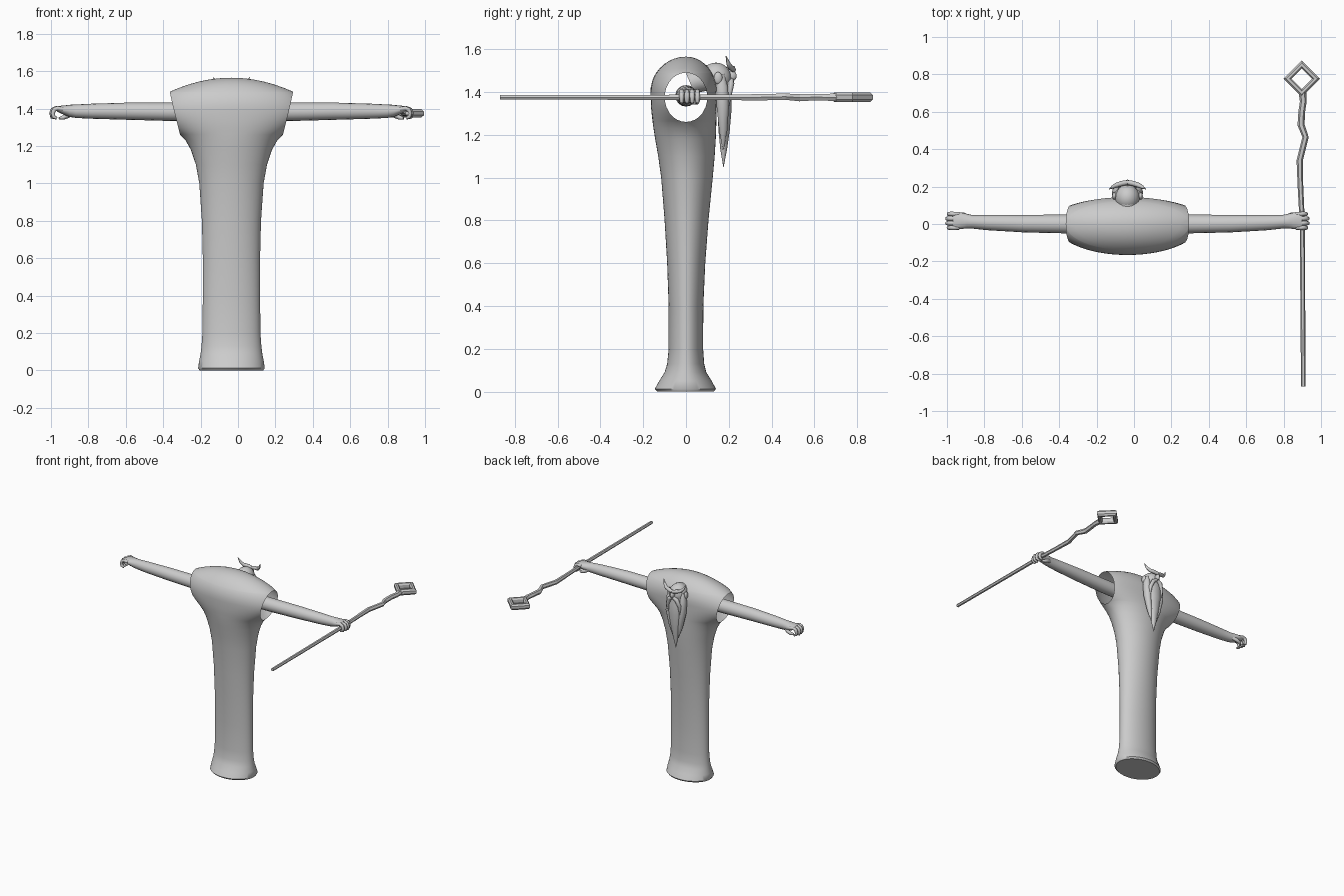
import bpy, bmesh
from math import sin, cos, pi, sqrt
from mathutils import Vector

if "Cube" in bpy.data.objects:
    bpy.data.objects.remove(bpy.data.objects["Cube"])

CX = -0.035  # centre line of the figure

grey = bpy.data.materials.new("plain grey")
grey.use_nodes = True
grey.diffuse_color = (0.6, 0.6, 0.6, 1)
grey.node_tree.nodes["Principled BSDF"].inputs["Base Color"].default_value = (0.6, 0.6, 0.6, 1)


def finish(name, bm, angle=0.7):
    bmesh.ops.remove_doubles(bm, verts=bm.verts, dist=0.0004)
    bmesh.ops.recalc_face_normals(bm, faces=bm.faces)
    mesh = bpy.data.meshes.new(name)
    bm.to_mesh(mesh)
    bm.free()
    ob = bpy.data.objects.new(name, mesh)
    bpy.context.collection.objects.link(ob)
    mesh.materials.append(grey)
    bpy.ops.object.select_all(action='DESELECT')
    ob.select_set(True)
    bpy.context.view_layer.objects.active = ob
    if angle:
        bpy.ops.object.shade_smooth_by_angle(angle=angle)
    return ob


def tube(name, path, radii, sides=12, angle=0.9, up=(0, 0, 1), turn=0.0):
    """Sweep an ellipse along a path; radii are (sideways, upward) pairs."""
    bm = bmesh.new()
    pts = [Vector(p) for p in path]
    rings = []
    for i, p in enumerate(pts):
        t = (pts[min(i + 1, len(pts) - 1)] - pts[max(i - 1, 0)]).normalized()
        side = t.cross(Vector(up)).normalized()
        top = side.cross(t)
        a, b = radii[i] if isinstance(radii[i], tuple) else (radii[i], radii[i])
        rings.append([bm.verts.new(p + side * a * cos(w) + top * b * sin(w))
                      for w in (turn + 2 * pi * k / sides for k in range(sides))])
    for r, q in zip(rings, rings[1:]):
        for k in range(sides):
            n = (k + 1) % sides
            bm.faces.new((r[k], r[n], q[n], q[k]))
    bm.faces.new(rings[0])
    bm.faces.new(rings[-1])
    return finish(name, bm, angle)


def ball(name, centre, size):
    bm = bmesh.new()
    bmesh.ops.create_uvsphere(bm, u_segments=20, v_segments=12, radius=1)
    for v in bm.verts:
        v.co = Vector(c + s * x for c, s, x in zip(centre, size, v.co))
    return finish(name, bm, 3)


def sample(table, z):
    for p, q in zip(table, table[1:]):
        if z <= q[0]:
            f = (z - p[0]) / (q[0] - p[0])
            return [a + (b - a) * f for a, b in zip(p[1:], q[1:])]
    return table[-1][1:]


# Robe: stacked oval rings, cut off at the sides to leave the sleeve openings
# height, half width, depth to the back, depth to the front
profile = [(0, .17, .135, .13), (.012, .178, .146, .14), (.05, .173, .125, .12),
           (.09, .165, .1, .095), (.13, .16, .088, .085), (.2, .155, .081, .08),
           (.4, .153, .081, .081), (.6, .153, .088, .09), (.8, .158, .1, .105),
           (1.0, .172, .116, .125), (1.1, .19, .13, .134), (1.18, .217, .144, .139),
           (1.23, .245, .152, .141), (1.26, .275, .156, .142), (1.32, .29, .163, .143),
           (1.4, .31, .166, .143), (1.49, .33, .14, .125)]
heights = [p[0] for p in profile[:14]] + [1.263, 1.27, 1.28, 1.3, 1.33, 1.36, 1.39, 1.42,
          1.45, 1.47, 1.48, 1.487, 1.49, 1.51, 1.53, 1.545, 1.555, 1.562, 1.565]
bm = bmesh.new()
N = 24
rows = []
for z in heights:
    width, back, front = sample(profile, z)
    if z > 1.4:
        dome = sqrt(max(0, 1 - ((z - 1.4) / .165) ** 2))
        back, front = .166 * dome, .145 * dome
    if z > 1.49:
        width = .33 * sqrt(max(0, (1.565 - z) / .075))
    end = .1 * sqrt(max(0, 1 - ((z - 1.375) / .115) ** 2))
    row = []
    for depth, sign in ((back, -1), (front, 1)):
        line = []
        for k in range(N + 1):
            u = -cos(pi * k / N)
            y = sqrt(max(0, end ** 2 + (depth ** 2 - end ** 2) * (1 - u * u)))
            line.append(bm.verts.new((CX + width * u, sign * y, z)))
        row.append(line)
    rows.append(row)
for r, q in zip(rows, rows[1:]):
    for s in (0, 1):
        for k in range(N):
            bm.faces.new((r[s][k], r[s][k + 1], q[s][k + 1], q[s][k]))
bm.faces.new(rows[0][0] + rows[0][1][-2:0:-1])
finish("robe", bm, 0.8)

# Arms, hands and fingers, the same on both sides
for s, label in ((1, "left"), (-1, "right")):
    def at(u, y, z):
        return (CX + s * u, y, z)
    tube(label + "_arm",
         [at(.15, 0, 1.382), at(.33, 0, 1.383), at(.55, .002, 1.386), at(.75, .008, 1.386),
          at(.83, .012, 1.386), at(.86, .015, 1.388), at(.89, .017, 1.392),
          at(.92, .017, 1.397), at(.935, .017, 1.4)],
         [.05, (.05, .049), (.047, .046), (.041, .04), (.036, .036), (.039, .033),
          (.044, .026), (.045, .018), (.042, .012)], 16)
    for i in range(4):
        y = -.02 + .0245 * i
        far = .008 * (i in (1, 2))
        tube(f"{label}_finger_{i + 1}",
             [at(.9, y, 1.396), at(.93 + far, y, 1.402), at(.948 + far, y, 1.394),
              at(.955 + far, y, 1.375), at(.951 + far, y, 1.356), at(.934, y, 1.348)],
             [.011, .012, .012, .0115, .011, .007], 8, up=(0, 1, 0))
    tube(label + "_thumb",
         [at(.85, .035, 1.375), at(.878, .048, 1.362), at(.9, .048, 1.352),
          at(.92, .036, 1.348)], [.014, .014, .012, .007], 8)

# Staff: straight shaft that turns crooked near its head
tube("staff_shaft",
     [(.905, -.87, 1.375), (.9, 0, 1.375), (.89, .2, 1.375), (.886, .34, 1.375),
      (.917, .465, 1.378), (.893, .53, 1.373), (.897, .6, 1.376), (.905, .655, 1.375),
      (.9, .715, 1.375)],
     [.012, .014, .015, .017, .017, .019, .018, .018, .022], 6, 0)

# Staff head: open diamond frame with a chamfered section
bm = bmesh.new()
section = [(.097, -.01), (.097, .01), (.084, .022), (.066, .022), (.055, .01),
           (.055, -.01), (.066, -.022), (.084, -.022)]
rings = [[bm.verts.new((.897 + r * cos(a), .777 + r * sin(a), 1.375 + h)) for r, h in section]
         for a in (k * pi / 2 for k in range(4))]
for i in range(4):
    r, q = rings[i], rings[(i + 1) % 4]
    for k in range(8):
        n = (k + 1) % 8
        bm.faces.new((r[k], r[n], q[n], q[k]))
finish("staff_head", bm, 0)

# Head, bent forward out of the robe
tube("neck", [(CX, .02, 1.44), (CX, .08, 1.465), (CX, .14, 1.468)], [.05, .062, .06], 16)
ball("head", (CX, .14, 1.465), (.066, .072, .072))
ball("nose", (CX, .215, 1.475), (.015, .022, .024))
for s, label in ((1, "left"), (-1, "right")):
    def at(x, y, z):
        return (CX + s * x, y, z)
    ball(label + "_ear", at(.07, .15, 1.465), (.012, .02, .028))
    # Bushy brow that sweeps up to a point
    tube(label + "_brow",
         [at(0, .222, 1.503), at(.03, .217, 1.51), at(.06, .207, 1.515),
          at(.08, .197, 1.535), at(.097, .187, 1.567)],
         [(.012, .012), (.014, .014), (.013, .013), (.009, .01), .002], 8)
    # Moustache lock and outer beard lock
    tube(label + "_moustache",
         [at(.004, .212, 1.455), at(.03, .21, 1.44), at(.05, .2, 1.39), at(.05, .195, 1.31)],
         [.012, .016, .014, .002], 8, up=(0, 1, 0))
    tube(label + "_beard_lock",
         [at(.052, .16, 1.48), at(.058, .168, 1.42), at(.055, .172, 1.33),
          at(.038, .174, 1.22), at(.022, .174, 1.13)],
         [(.016, .02), (.026, .03), (.027, .03), (.018, .02), .002], 10, up=(0, 1, 0))

# Beard, hanging to a long point
tube("beard",
     [(CX, .17, 1.47), (CX, .178, 1.4), (CX, .18, 1.32), (CX, .178, 1.22),
      (CX, .176, 1.13), (CX, .175, 1.05)],
     [(.05, .03), (.06, .034), (.055, .034), (.038, .027), (.02, .016), .001],
     14, up=(0, 1, 0))
